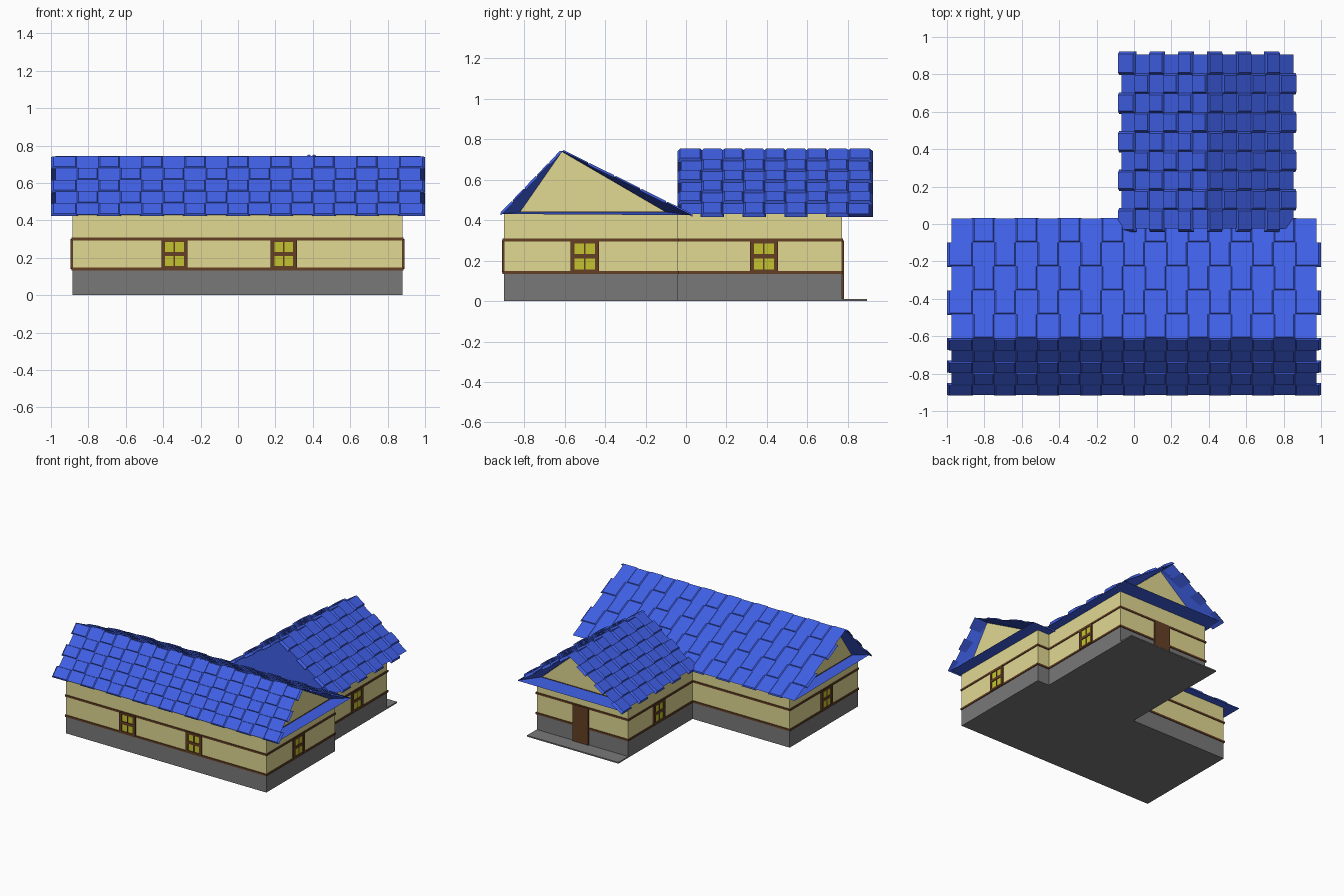
import bpy, bmesh
from mathutils import Vector

if "Cube" in bpy.data.objects:
    bpy.data.objects.remove(bpy.data.objects["Cube"])


def mat(name, c):
    m = bpy.data.materials.new(name)
    m.diffuse_color = (*c, 1)
    m.use_nodes = True
    m.node_tree.nodes["Principled BSDF"].inputs["Base Color"].default_value = m.diffuse_color
    return m


BLUE = mat("roof_blue", (0.05, 0.115, 0.78))
CREAM = mat("wall_cream", (0.75, 0.69, 0.29))
BROWN = mat("trim_brown", (0.13, 0.05, 0.018))
PANE = mat("pane_yellow", (0.55, 0.55, 0.03))
GREY = mat("stone_grey", (0.19, 0.19, 0.19))


def finish(bm, name, *mats):
    bmesh.ops.recalc_face_normals(bm, faces=bm.faces[:])
    me = bpy.data.meshes.new(name)
    bm.to_mesh(me)
    bm.free()
    for m in mats:
        me.materials.append(m)
    ob = bpy.data.objects.new(name, me)
    bpy.context.collection.objects.link(ob)
    return ob


def add_box(bm, x0, x1, y0, y1, z0, z1, mi=0):
    r = bmesh.ops.create_cube(bm, size=1)
    for v in r["verts"]:
        v.co = ((x0 + x1) / 2 + v.co.x * (x1 - x0),
                (y0 + y1) / 2 + v.co.y * (y1 - y0),
                (z0 + z1) / 2 + v.co.z * (z1 - z0))
    for f in {f for v in r["verts"] for f in v.link_faces}:
        f.material_index = mi


def box(name, m, *dims):
    bm = bmesh.new()
    add_box(bm, *dims)
    finish(bm, name, m)


# L-shaped storey, grown outwards by d
X0, X1, Y0, Y1 = -0.885, 0.88, -0.90, -0.04
WX0, WX1, WY1 = -0.03, 0.775, 0.77


def storey(name, m, d, z0, z1):
    pts = [(X0 - d, Y0 - d), (X1 + d, Y0 - d), (X1 + d, Y1 + d), (WX1 + d, Y1 + d),
           (WX1 + d, WY1 + d), (WX0 - d, WY1 + d), (WX0 - d, Y1 + d), (X0 - d, Y1 + d)]
    bm = bmesh.new()
    f = bm.faces.new([bm.verts.new((x, y, z0)) for x, y in pts])
    r = bmesh.ops.extrude_face_region(bm, geom=[f])
    for v in r["geom"]:
        if isinstance(v, bmesh.types.BMVert):
            v.co.z = z1
    # extrusion keeps or drops the start face; make sure the bottom is closed
    bmesh.ops.holes_fill(bm, edges=[e for e in bm.edges if e.is_boundary], sides=0)
    finish(bm, name, m)


storey("foundation", GREY, 0, 0, 0.14)
storey("walls", CREAM, 0, 0.14, 0.44)
storey("lower_band", BROWN, 0.006, 0.133, 0.148)
storey("upper_band", BROWN, 0.006, 0.293, 0.308)

# Door and doorstep
box("door", BROWN, 0.315, 0.455, WY1 - 0.02, WY1 + 0.01, 0.01, 0.30)
box("doorstep", GREY, WX0, WX1, WY1 - 0.01, 0.893, 0, 0.01)


# Windows: frame bars around 2 x 2 panes
def window(name, cx, cy, along_x):
    bm = bmesh.new()

    def part(a0, a1, z0, z1, d, mi):
        if along_x:
            add_box(bm, cx + a0, cx + a1, cy - d, cy + d, z0, z1, mi)
        else:
            add_box(bm, cx - d, cx + d, cy + a0, cy + a1, z0, z1, mi)

    part(-0.055, 0.055, 0.15, 0.29, 0.004, 1)
    for s in (-1, 1):
        part(*sorted((s * 0.05, s * 0.07)), 0.14, 0.30, 0.010, 0)
    for z0, z1 in ((0.14, 0.155), (0.21, 0.232), (0.285, 0.30)):
        part(-0.05, 0.05, z0, z1, 0.0095, 0)
    part(-0.004, 0.004, 0.15, 0.29, 0.007, 0)
    finish(bm, name, BROWN, PANE)


window("front_window_left", -0.34, Y0, True)
window("front_window_right", 0.245, Y0, True)
window("right_window", X1, -0.50, False)
window("left_window", X0, -0.50, False)
window("wing_window_right", WX1, 0.385, False)
window("wing_window_left", WX0, 0.385, False)


# Roof: profile (u, z) swept along an axis, ends splayed in to cream gables,
# slopes covered by a checkerboard of bevelled raised tiles
def roof(name, to_xyz, outer, inner, ends, gables, rows, cols, h, lip, eave_lip):
    bm = bmesh.new()

    def ring(prof, a):
        return [bm.verts.new(to_xyz(a, u, z)) for u, z in prof]

    rings = [ring(outer, ends[0]), ring(outer, ends[1])]
    if gables[0] is not None:
        rings.insert(0, ring(inner, gables[0]))
    rings.append(ring(inner, gables[1]))
    for p, q in zip(rings, rings[1:]):
        for i in range(3):
            j = (i + 1) % 3
            bm.faces.new((p[i], p[j], q[j], q[i]))
    caps = [bm.faces.new(rings[0]), bm.faces.new(rings[-1])]
    caps[1].material_index = 1
    if gables[0] is not None:
        caps[0].material_index = 1
    finish(bm, name, BLUE, CREAM)

    bm = bmesh.new()
    ridge = Vector(outer[1])
    for side, eave in enumerate((Vector(outer[0]), Vector(outer[2]))):
        slope = ridge - eave
        t = slope.normalized()
        n = Vector((-t.y, t.x)) if t.x > 0 else Vector((t.y, -t.x))
        for r in range(rows):
            for c in range(cols):
                if (r + c + side) % 2:
                    continue
                da = (ends[1] - ends[0]) / cols
                a0, a1 = ends[0] + da * c, ends[0] + da * (c + 1)
                s0, s1 = slope.length * r / rows, slope.length * (r + 1) / rows
                a0 -= lip if c == 0 else 0.006
                a1 += lip if c == cols - 1 else 0.006
                s0 -= eave_lip if r == 0 else 0.004
                vs = []
                for b, k in ((0.0, -0.006), (0.014, h)):
                    for a, s in ((a0 + b, s0 + b * 0.5), (a1 - b, s0 + b * 0.5),
                                 (a1 - b, s1 - b * 0.5), (a0 + b, s1 - b * 0.5)):
                        p = eave + t * s + n * k
                        vs.append(bm.verts.new(to_xyz(a, p.x, p.y)))
                bm.faces.new(vs[:4])
                bm.faces.new(vs[4:])
                for i in range(4):
                    j = (i + 1) % 4
                    bm.faces.new((vs[i], vs[j], vs[4 + j], vs[4 + i]))
    finish(bm, name + "_tiles", BLUE)


roof("main_roof", lambda a, u, z: (a, u, z),
     [(-0.915, 0.430), (-0.613, 0.743), (0.03, 0.424)],
     [(-0.82, 0.44), (-0.613, 0.738), (-0.10, 0.44)],
     (-0.977, 0.977), (X0, X1), 5, 17, 0.006, 0.023, 0.005)
roof("wing_roof", lambda a, u, z: (u, a, z),
     [(-0.068, 0.430), (0.393, 0.745), (0.852, 0.430)],
     [(0.04, 0.44), (0.393, 0.738), (0.73, 0.44)],
     (-0.025, 0.905), (None, WY1), 6, 9, 0.014, 0.018, 0.018)

# Thin trim under the gables
box("gable_trim_right", BROWN, X1 - 0.01, X1 + 0.004, -0.82, -0.10, 0.437, 0.443)
box("gable_trim_left", BROWN, X0 - 0.004, X0 + 0.01, -0.82, -0.10, 0.437, 0.443)
box("gable_trim_wing", BROWN, 0.04, 0.73, WY1 - 0.01, WY1 + 0.004, 0.437, 0.443)
